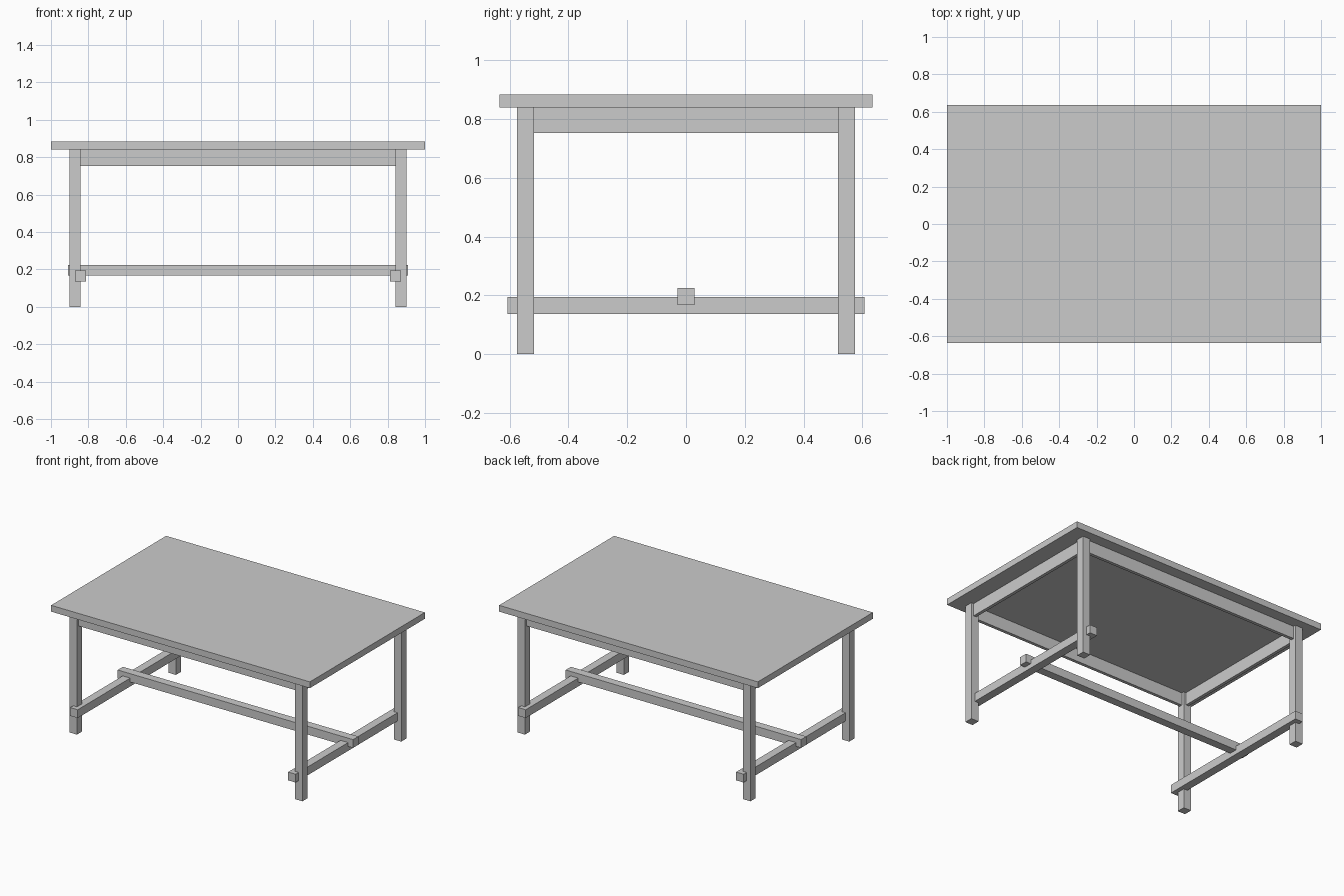
import bpy

if "Cube" in bpy.data.objects:
    bpy.data.objects.remove(bpy.data.objects["Cube"])


def box(name, x, y, z):
    """Box spanning the given (min, max) ranges."""
    sx, sy, sz = ((r[1] - r[0]) / 2 for r in (x, y, z))
    cx, cy, cz = ((r[1] + r[0]) / 2 for r in (x, y, z))
    verts = [(cx + i * sx, cy + j * sy, cz + k * sz)
             for i in (-1, 1) for j in (-1, 1) for k in (-1, 1)]
    faces = [(0, 1, 3, 2), (4, 6, 7, 5), (0, 4, 5, 1),
             (2, 3, 7, 6), (0, 2, 6, 4), (1, 5, 7, 3)]
    mesh = bpy.data.meshes.new(name)
    mesh.from_pydata(verts, [], faces)
    ob = bpy.data.objects.new(name, mesh)
    bpy.context.collection.objects.link(ob)
    return ob


def around(c, size):
    return (c - size / 2, c + size / 2)


LEG = 0.058            # leg thickness
LX, LY = 0.871, 0.546  # leg centres
TOP0, TOP1 = 0.84, 0.884
APRON = 0.022          # apron board thickness
IX, IY = LX - LEG / 2, LY - LEG / 2

# Table top
box("table_top", (-1, 1), (-0.635, 0.635), (TOP0, TOP1))

for sx, side in ((-1, "left"), (1, "right")):
    # Legs
    for sy, end in ((-1, "front"), (1, "back")):
        box(f"{end}_{side}_leg", around(sx * LX, LEG), around(sy * LY, LEG), (0, TOP0))
    # End aprons, set between the legs
    box(f"{side}_apron", around(sx * LX, APRON), (-IY, IY), (0.752, TOP0))
    # End stretchers, lapped onto the inside of the legs
    box(f"{side}_stretcher", around(sx * 0.842, LEG), (-0.608, 0.608), (0.136, 0.194))

# Long aprons
for sy, end in ((-1, "front"), (1, "back")):
    box(f"{end}_apron", (-IX, IX), around(sy * LY, APRON), (0.752, TOP0))

# Long centre stretcher resting in the end stretchers
box("centre_stretcher", (-0.91, 0.91), (-LEG / 2, LEG / 2), (0.167, 0.225))
